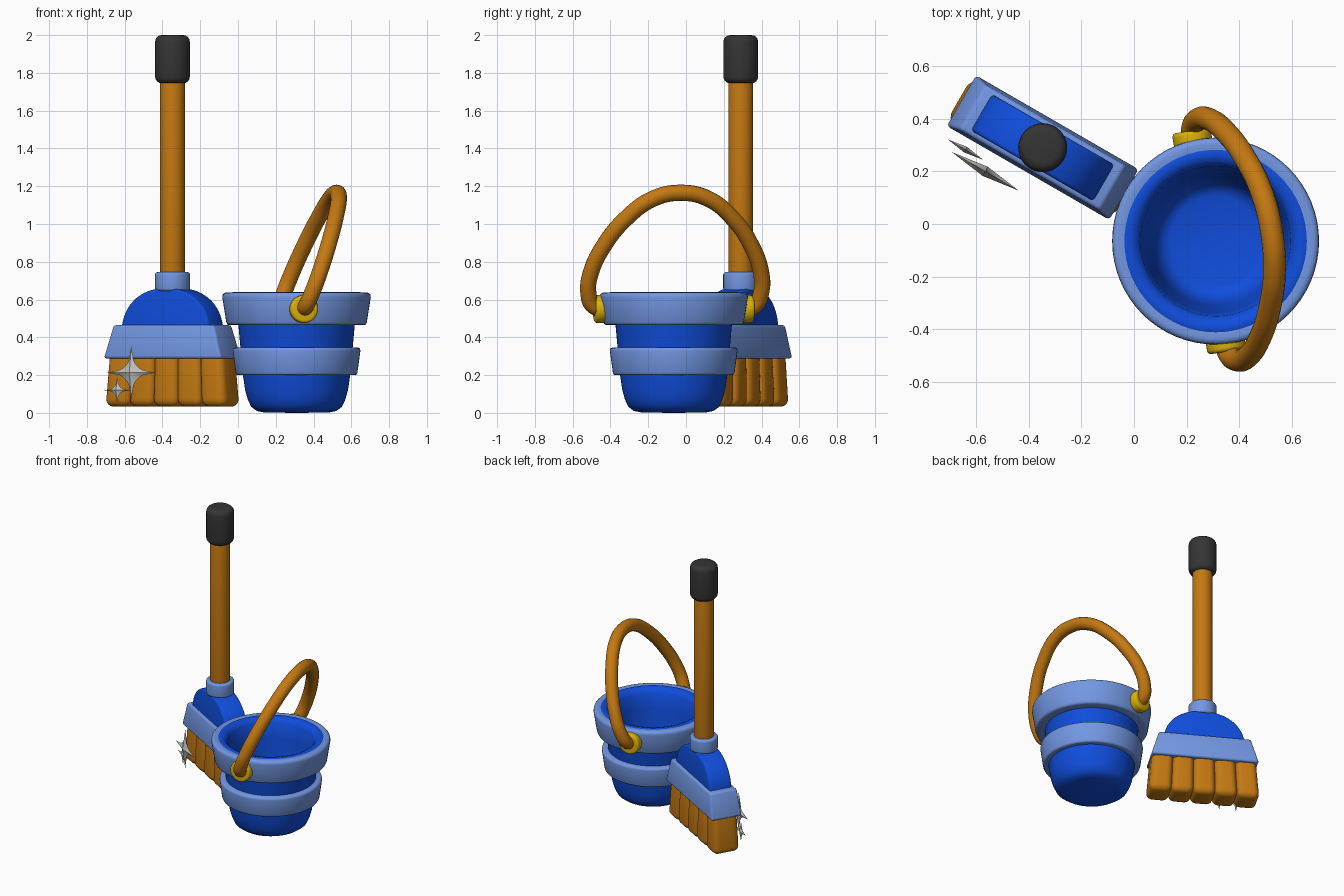
import bpy, bmesh, math
from mathutils import Matrix, Vector

if "Cube" in bpy.data.objects:
    bpy.data.objects.remove(bpy.data.objects["Cube"])


def mat(name, r, g, b):
    m = bpy.data.materials.new(name)
    m.diffuse_color = (r, g, b, 1)
    m.use_nodes = True
    m.node_tree.nodes["Principled BSDF"].inputs["Base Color"].default_value = m.diffuse_color
    return m


BLUE = mat("deep blue", 0.005, 0.075, 0.72)
LIGHT = mat("light blue", 0.17, 0.31, 0.76)
BROWN = mat("warm brown", 0.55, 0.19, 0.006)
YELLOW = mat("yellow", 0.72, 0.45, 0.003)
BLACK = mat("charcoal", 0.035, 0.035, 0.035)
GREY = mat("silver grey", 0.52, 0.52, 0.5)

# local frames: the broom is turned 30 degrees, the bucket about 9
BROOM = Matrix.Translation((-0.347, 0.29, 0)) @ Matrix.Rotation(math.radians(-30), 4, 'Z')
BUCKET = Matrix.Translation((0.31, -0.065, 0))
BAIL = Matrix.Translation((0.285, -0.065, 0.55)) @ Matrix.Rotation(math.radians(9.2), 4, 'Z')


def finish(bm, name, material, frame, angle=40):
    bmesh.ops.recalc_face_normals(bm, faces=bm.faces)
    me = bpy.data.meshes.new(name)
    bm.to_mesh(me)
    bm.free()
    ob = bpy.data.objects.new(name, me)
    bpy.context.collection.objects.link(ob)
    me.materials.append(material)
    me.transform(frame)
    bpy.ops.object.select_all(action='DESELECT')
    ob.select_set(True)
    bpy.context.view_layer.objects.active = ob
    bpy.ops.object.shade_smooth_by_angle(angle=math.radians(angle))
    return ob


def lathe(name, profile, material, frame, closed=False, n=64):
    """Spin (radius, height) points about z."""
    bm = bmesh.new()
    vs = [bm.verts.new((r, 0, z)) for r, z in profile]
    pairs = list(zip(vs, vs[1:])) + ([(vs[-1], vs[0])] if closed else [])
    es = [bm.edges.new(p) for p in pairs]
    bmesh.ops.spin(bm, geom=vs + es, cent=(0, 0, 0), axis=(0, 0, 1),
                   angle=math.tau, steps=n, use_duplicate=False)
    bmesh.ops.remove_doubles(bm, verts=bm.verts, dist=1e-4)
    return finish(bm, name, material, frame, 50)


def rod(name, r, z0, z1, bev, material, frame):
    """Cylinder with rounded ends."""
    arc = [(math.sin(a) * bev, math.cos(a) * bev) for a in (i * math.pi / 8 for i in range(5))]
    low = [(r - bev + s, z0 + bev - c) for s, c in arc]
    high = [(r - bev + s, z1 - bev + c) for s, c in reversed(arc)]
    return lathe(name, [(0, z0)] + low + high + [(0, z1)], material, frame, n=40)


def block(name, bottom, top, z0, z1, bev, seg, material, frame):
    """Tapered, bevelled box; bottom and top are (x0, x1, half depth)."""
    bm = bmesh.new()
    bmesh.ops.create_cube(bm, size=2)
    for v in bm.verts:
        x0, x1, d = top if v.co.z > 0 else bottom
        v.co = (x1 if v.co.x > 0 else x0, d * v.co.y, z1 if v.co.z > 0 else z0)
    bmesh.ops.bevel(bm, geom=bm.edges[:], offset=bev, segments=seg, profile=0.5,
                    affect='EDGES', clamp_overlap=True)
    return finish(bm, name, material, frame)


# ---- bucket ----
lathe("bucket_body", [
    (0, 0), (0.17, 0.002), (0.21, 0.01), (0.24, 0.032), (0.258, 0.07), (0.272, 0.12),
    (0.284, 0.2), (0.308, 0.465), (0.34, 0.62), (0.349, 0.634), (0.335, 0.64),
    (0.305, 0.632), (0.285, 0.605), (0.272, 0.5), (0.245, 0.22), (0.228, 0.13),
    (0.2, 0.09), (0.17, 0.08), (0, 0.08)], BLUE, BUCKET)
lathe("bucket_rim_band", [
    (0.30, 0.465), (0.358, 0.465), (0.367, 0.469), (0.372, 0.48), (0.393, 0.612),
    (0.391, 0.626), (0.382, 0.635), (0.37, 0.638), (0.346, 0.635), (0.33, 0.6)],
    LIGHT, BUCKET, True)
lathe("bucket_lower_band", [
    (0.27, 0.2), (0.31, 0.2), (0.318, 0.203), (0.322, 0.212), (0.338, 0.328),
    (0.336, 0.34), (0.326, 0.346), (0.28, 0.346)], LIGHT, BUCKET, True)

# round lugs that hold the bail
for side, label in ((-1, "front"), (1, "back")):
    turn = Matrix.Rotation(-side * math.pi / 2, 4, 'X')
    rod("bail_lug_" + label, 0.074, 0.36, 0.425, 0.015, YELLOW, BAIL @ turn)

# bail: half path (sideways, along the tilted plane), mirrored
half = [(0.39, 0.0), (0.435, 0.02), (0.463, 0.09), (0.458, 0.2), (0.39, 0.37),
        (0.29, 0.51), (0.15, 0.625)]
path = [(-u, v) for u, v in half] + [(0, 0.66)] + half[::-1]
cu = bpy.data.curves.new("bucket_bail", 'CURVE')
cu.dimensions = '3D'
cu.bevel_depth = 0.043
cu.bevel_resolution = 6
cu.resolution_u = 8
cu.use_fill_caps = True
sp = cu.splines.new('BEZIER')
sp.bezier_points.add(len(path) - 1)
for p, (u, v) in zip(sp.bezier_points, path):
    p.co = BAIL @ Vector((v * 0.364, u, v * 0.932))
    p.handle_left_type = p.handle_right_type = 'AUTO'
cu.materials.append(BROWN)
bail = bpy.data.objects.new("bucket_bail", cu)
bpy.context.collection.objects.link(bail)
bpy.ops.object.select_all(action='DESELECT')
bail.select_set(True)
bpy.context.view_layer.objects.active = bail
bpy.ops.object.convert(target='MESH')
bpy.ops.object.shade_smooth_by_angle(angle=math.radians(50))

# ---- broom ----
rod("broom_stick", 0.066, 0.62, 1.8, 0.005, BROWN, BROOM)
rod("broom_grip", 0.092, 1.745, 2.0, 0.035, BLACK, BROOM)
rod("broom_collar", 0.093, 0.645, 0.745, 0.014, LIGHT, BROOM)
block("broom_holder", (-0.36, 0.36, 0.112), (-0.307, 0.307, 0.098),
      0.288, 0.465, 0.014, 3, LIGHT, BROOM)

# arched shoulder above the holder
bm = bmesh.new()
arch = []
for i in range(33):
    a = math.pi * i / 32
    c, s = math.cos(a), math.sin(a)
    arch.append(bm.verts.new((math.copysign(abs(c) ** 0.9, c) * 0.272, -0.08, 0.41 + 0.25 * s ** 0.9)))
face = bm.faces.new(arch)
ext = bmesh.ops.extrude_face_region(bm, geom=[face])
bmesh.ops.translate(bm, vec=(0, 0.16, 0), verts=[g for g in ext["geom"] if isinstance(g, bmesh.types.BMVert)])
rims = [e for e in bm.edges if abs(e.verts[0].co.y - e.verts[1].co.y) < 1e-5]
bmesh.ops.bevel(bm, geom=rims, offset=0.014, segments=3, profile=0.5, affect='EDGES', clamp_overlap=True)
finish(bm, "broom_shoulder", BLUE, BROOM)

# five fat, slightly fanned bristle tufts
for i in range(5):
    b, t = (i - 2) * 0.147, (i - 2) * 0.137
    block("bristle_tuft_%d" % (i + 1), (b - 0.076, b + 0.076, 0.096), (t - 0.07, t + 0.07, 0.088),
          0.033, 0.36, 0.042, 5, BROWN, BROOM)


# ---- four-pointed sparkles floating before the bristles ----
def sparkle(name, x, y, z, rx, rz, depth):
    bm = bmesh.new()
    ring = []
    for i in range(32):
        a = math.tau * i / 32
        c, s = math.cos(a), math.sin(a)
        k = (abs(c) ** 0.5 + abs(s) ** 0.5) ** -2.0
        ring.append(bm.verts.new((rx * k * c, 0, rz * k * s)))
    for d in (-depth, depth):
        tip = bm.verts.new((0, d, 0))
        for p, q in zip(ring, ring[1:] + ring[:1]):
            bm.faces.new((p, q, tip))
    finish(bm, name, GREY, BROOM @ Matrix.Translation((x, y, z)), 30)


sparkle("large_sparkle", -0.144, -0.187, 0.213, 0.147, 0.14, 0.02)
sparkle("small_sparkle", -0.25, -0.153, 0.12, 0.078, 0.07, 0.012)
